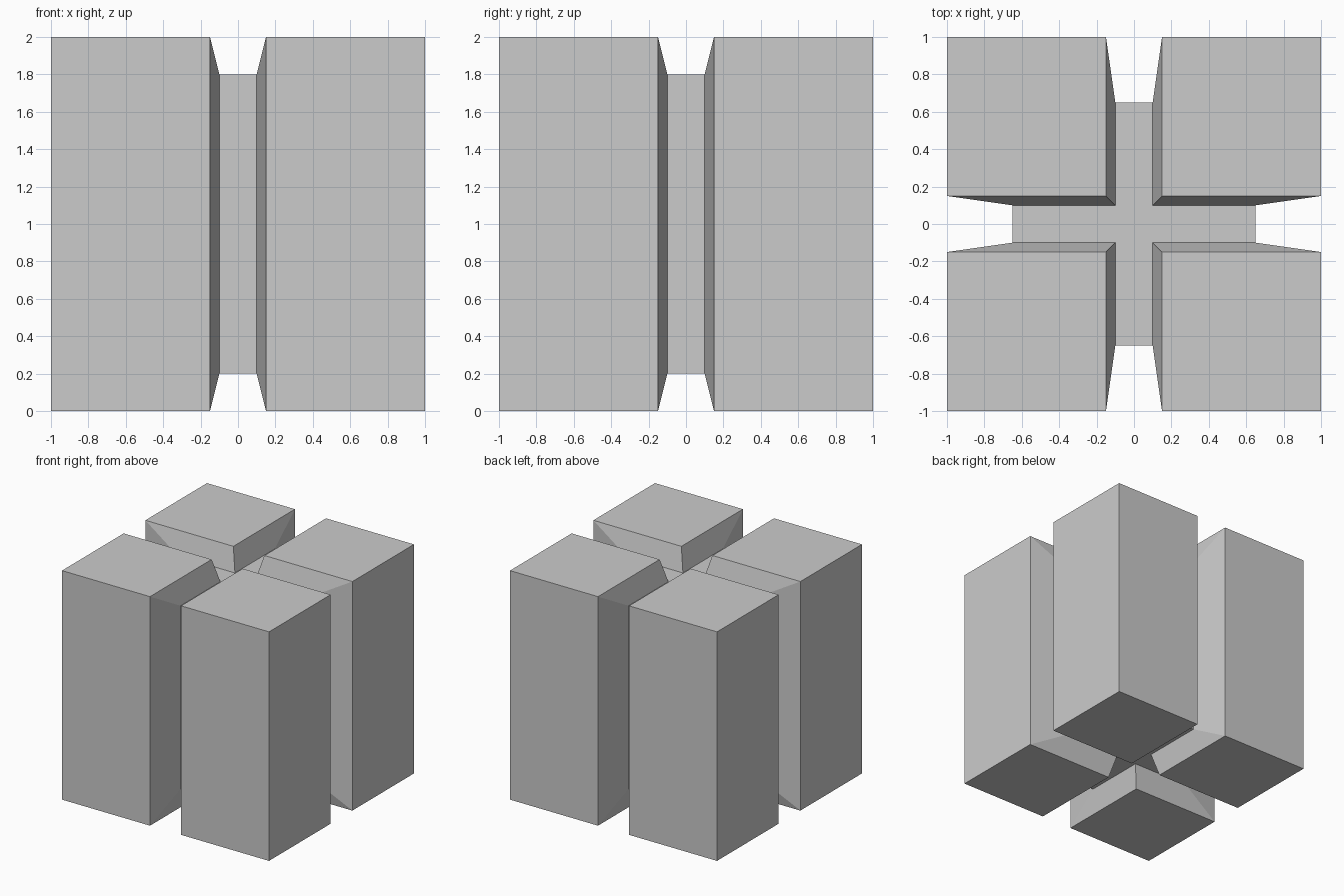
import bpy, bmesh
from math import copysign
from mathutils import Vector

if "Cube" in bpy.data.objects:
    bpy.data.objects.remove(bpy.data.objects["Cube"])

SLOT, FLOOR = 0.15, 0.10      # groove half width at the surface / at its floor
CORE, CORE_Z = 0.65, 0.80     # half extents of the recessed core

bm = bmesh.new()
bmesh.ops.create_cube(bm, size=2)

# Cut the block into a 3 x 3 layout
for axis in (Vector((1, 0, 0)), Vector((0, 1, 0))):
    for side in (-1, 1):
        bmesh.ops.bisect_plane(bm, geom=bm.verts[:] + bm.edges[:] + bm.faces[:],
                               plane_co=axis * side * SLOT, plane_no=axis)

# Cross-shaped band of faces between the four corner pillars
band = []
for f in bm.faces:
    c = f.calc_center_median()
    if min(abs(c.x), abs(c.y)) < SLOT / 2:
        band.append(f)

# Sink the band into tapered grooves
ret = bmesh.ops.extrude_face_region(bm, geom=band)
old = [f for f in band if f.is_valid]
if old:
    bmesh.ops.delete(bm, geom=old, context='FACES')
for v in (g for g in ret["geom"] if isinstance(g, bmesh.types.BMVert)):
    for i in (0, 1):
        v.co[i] = copysign(FLOOR if abs(v.co[i]) < 0.5 else CORE, v.co[i])
    v.co.z = copysign(CORE_Z, v.co.z)

bmesh.ops.recalc_face_normals(bm, faces=bm.faces[:])
bmesh.ops.translate(bm, verts=bm.verts[:], vec=(0, 0, 1))

mesh = bpy.data.meshes.new("grooved_block")
bm.to_mesh(mesh)
bm.free()
bpy.context.collection.objects.link(bpy.data.objects.new("grooved_block", mesh))
